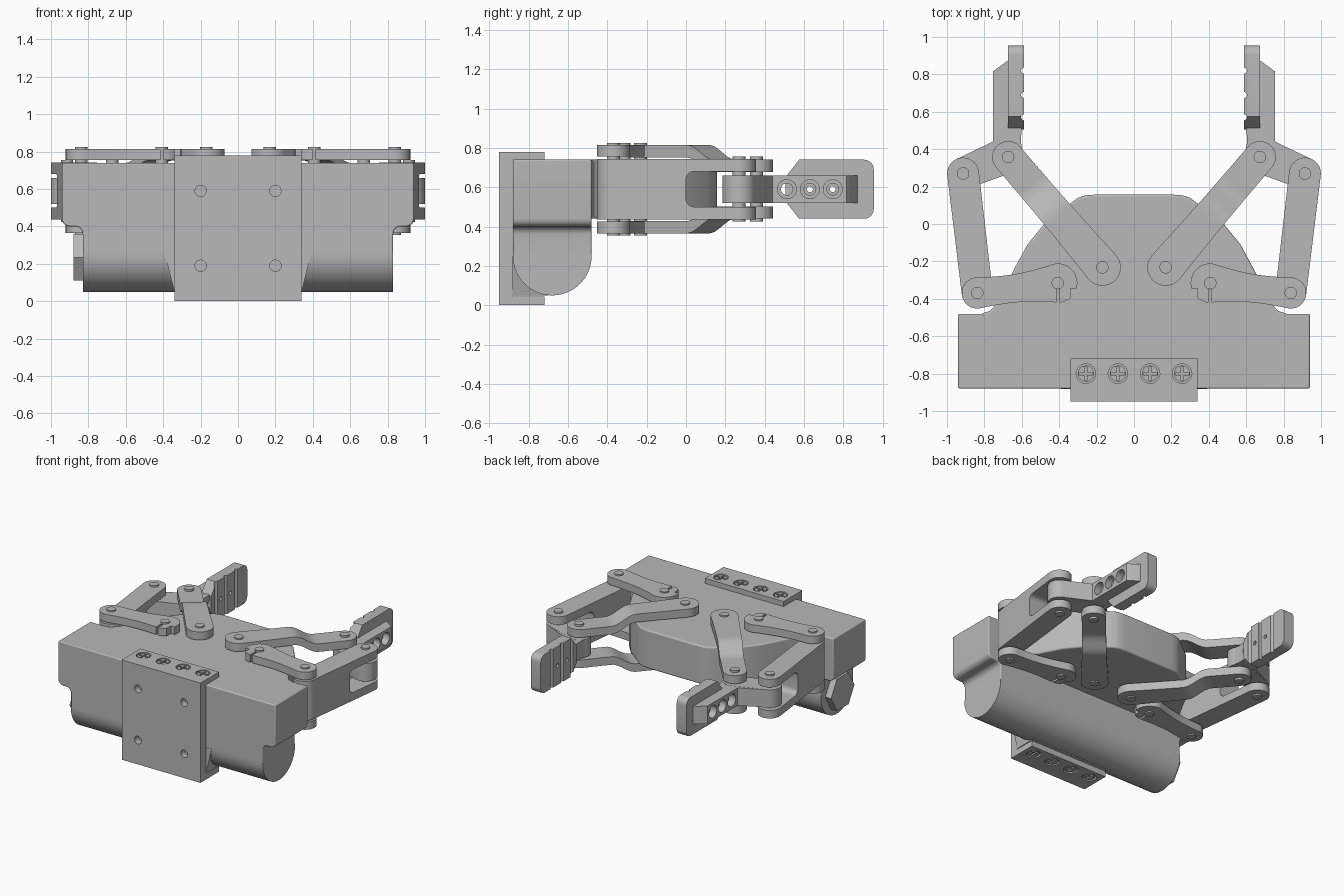
import bpy, bmesh, math
from mathutils import Vector

if "Cube" in bpy.data.objects:
    bpy.data.objects.remove(bpy.data.objects["Cube"])

grey = bpy.data.materials.new("machined_grey")
grey.use_nodes = True
grey.diffuse_color = (0.48, 0.48, 0.48, 1)
grey.node_tree.nodes["Principled BSDF"].inputs["Base Color"].default_value = grey.diffuse_color

MID = 0.59  # height of the linkage's mid plane
centre = bpy.data.objects.new("mirror_centre", None)
centre.location.z = MID
centre.hide_render = True
bpy.context.collection.objects.link(centre)


def finish(bm, name):
    bmesh.ops.recalc_face_normals(bm, faces=bm.faces)
    mesh = bpy.data.meshes.new(name)
    bm.to_mesh(mesh)
    bm.free()
    mesh.materials.append(grey)
    obj = bpy.data.objects.new(name, mesh)
    bpy.context.collection.objects.link(obj)
    return obj


def prism(name, pts, axis, lo, hi):
    """Extrude a flat outline along an axis."""
    place = {"x": lambda a, b, d: (d, a, b),
             "y": lambda a, b, d: (a, d, b),
             "z": lambda a, b, d: (a, b, d)}[axis]
    bm = bmesh.new()
    face = bm.faces.new([bm.verts.new(place(a, b, lo)) for a, b in pts])
    out = bmesh.ops.extrude_face_region(bm, geom=[face])
    step = Vector(place(0, 0, hi - lo))
    bmesh.ops.translate(bm, vec=step, verts=[v for v in out["geom"] if isinstance(v, bmesh.types.BMVert)])
    return finish(bm, name)


def box(name, x, y, z):
    return prism(name, [(x[0], y[0]), (x[1], y[0]), (x[1], y[1]), (x[0], y[1])], "z", *z)


def arc(a, b, r, start, end, n=12):
    angles = [math.radians(start + (end - start) * i / n) for i in range(n + 1)]
    return [(a + r * math.cos(t), b + r * math.sin(t)) for t in angles]


def cyl(name, a, b, r, axis, lo, hi, n=32):
    return prism(name, arc(a, b, r, 0, 360 - 360 / n, n - 1), axis, lo, hi)


def cut(obj, *cutters):
    for c in cutters:
        mod = obj.modifiers.new("cut", "BOOLEAN")
        mod.operation, mod.solver, mod.object = "DIFFERENCE", "EXACT", c
        with bpy.context.temp_override(object=obj, active_object=obj):
            bpy.ops.object.modifier_apply(modifier=mod.name)
        bpy.data.objects.remove(c)


def mirror(obj, both=False):
    mod = obj.modifiers.new("mirror", "MIRROR")
    mod.use_axis = (True, False, both)
    mod.mirror_object = centre
    mod.use_mirror_merge = False
    return obj


def bevel(obj, width, segments=3):
    mod = obj.modifiers.new("bevel", "BEVEL")
    mod.width, mod.segments = width, segments
    mod.limit_method, mod.angle_limit = "ANGLE", math.radians(40)
    return obj


def link(name, p, q, r1, r2, lo, hi, waist=0.0, drop=None):
    """Bar with round ends between two pivots; drop bends it in height."""
    p, q = Vector(p), Vector(q)
    length, along = (q - p).length, (q - p).normalized()
    side = Vector((-along.y, along.x))
    quarter = [math.radians(90 * i / 10) for i in range(11)]
    rows = [(-r1 * math.cos(t), max(r1 * math.sin(t), 0.003)) for t in quarter]
    for i in range(1, 24):
        f = i / 24
        rows.append((f * length, r1 + (r2 - r1) * f - waist * math.sin(math.pi * f)))
    rows += [(length + r2 * math.cos(t), max(r2 * math.sin(t), 0.003)) for t in reversed(quarter)]
    bm = bmesh.new()
    rings = []
    for s, w in rows:
        dz = drop(s / length) if drop else 0
        a, b = p + along * s + side * w, p + along * s - side * w
        rings.append([bm.verts.new((v.x, v.y, z + dz)) for v, z in ((a, lo), (b, lo), (b, hi), (a, hi))])
    for r, s in zip(rings, rings[1:]):
        for i in range(4):
            bm.faces.new((r[i], r[(i + 1) % 4], s[(i + 1) % 4], s[i]))
    bm.faces.new(rings[0])
    bm.faces.new(rings[-1])
    return finish(bm, name)


# Main housing: stepped wide block over a round-bottomed barrel
half = [(0.83, 0.25)] + arc(0.87, 0.36, 0.04, 180, 90, 6) + arc(0.90, 0.44, 0.04, -90, 0, 6) + [(0.94, 0.74)]
bevel(prism("upper_housing", half + [(-x, z) for x, z in reversed(half)], "y", -0.88, -0.48), 0.008)
prism("motor_barrel", [(-0.48, 0.26)] + arc(-0.68, 0.25, 0.2, 0, -180, 32) + [(-0.88, 0.26)], "x", -0.83, 0.83)
flare = [(-0.39, 0.25), (-0.34, 0.05), (0.34, 0.05), (0.39, 0.25)]
prism("barrel_saddle", flare, "y", -0.882, -0.70)
cyl("hex_plug", -0.68, 0.235, 0.144, "x", -0.88, -0.82, 6)

# Gear housing reaching forward under the linkage
edge = [(0.83, -0.50), (0.82, -0.48), (0.77, -0.465), (0.73, -0.42), (0.64, -0.24), (0.57, -0.11),
        (0.48, 0.0), (0.34, 0.11), (0.30, 0.14), (0.26, 0.153), (0.21, 0.157)]
bevel(prism("gear_housing", edge + [(-x, y) for x, y in reversed(edge)], "z", 0.44, 0.74), 0.012)

# Mounting bracket wrapped around the back of the housing
channel = [(-0.95, 0), (-0.72, 0), (-0.72, 0.045), (-0.883, 0.045),
           (-0.883, 0.738), (-0.72, 0.738), (-0.72, 0.78), (-0.95, 0.78)]
bracket = prism("mounting_bracket", channel, "x", -0.34, 0.34)
for x in (-0.2, 0.2):
    for z in (0.19, 0.59):
        cut(bracket, cyl("hole", x, z, 0.03, "y", -1, -0.90))
for x in (-0.257, -0.086, 0.086, 0.257):
    for name, out, back in (("top_screw", 0.78, -1), ("bottom_screw", 0, 1)):
        def span(near, far):
            return sorted((out + back * near, out + back * far))
        cut(bracket, cyl("seat", x, -0.80, 0.052, "z", *span(-0.05, 0.02)))
        screw = cyl(name, x, -0.80, 0.043, "z", *span(0.004, 0.03))
        cut(screw, box("slot", (x - 0.036, x + 0.036), (-0.807, -0.793), span(-0.05, 0.016)),
            box("slot", (x - 0.007, x + 0.007), (-0.836, -0.764), span(-0.05, 0.016)))

# Linkage pivots
A, B, C, D, E = (0.408, -0.316), (0.838, -0.369), (0.673, 0.358), (0.914, 0.27), (0.169, -0.232)

# Short driven rockers, above and below
rocker = link("rocker_links", A, B, 0.105, 0.083, 0.755, 0.815, 0.018)
cut(rocker, box("key", (0.398, 0.414), (-0.45, -0.34), (0.7, 0.9)),
    box("step", (0.28, 0.34), (-0.45, -0.345), (0.7, 0.9)))
mirror(rocker, True)


# Long inner links, bent towards the mid plane at the finger
def bend(f):
    t = min(max((f - 0.5) / 0.22, 0), 1)
    return -0.075 * t * t * (3 - 2 * t)


mirror(link("inner_links", E, C, 0.098, 0.085, 0.752, 0.815, 0.004, bend), True)

# Outer couplers, solid bars forked around the finger root
coupler = link("outer_couplers", B, D, 0.083, 0.085, 0.437, 0.743)
slot = arc(0.04, 0.54, 0.04, 270, 180, 6) + arc(0.04, 0.64, 0.04, 180, 90, 6) + [(0.5, 0.68), (0.5, 0.50)]
cut(coupler, prism("fork", slot, "x", 0.7, 1.1))
mirror(coupler)

# Pivot pins
for name, (x, y), reach in (("rocker_pins", A, 0.235), ("coupler_pins", B, 0.235), ("inner_pins", E, 0.235),
                            ("finger_pins", C, 0.165), ("fork_pins", D, 0.165)):
    mirror(cyl(name, x, y, 0.033, "z", MID - reach, MID + reach))

# Fingers: root bar, upright arm with counterbored holes, and grip pad
mirror(link("finger_roots", C, D, 0.085, 0.085, 0.52, 0.66))
arm_outline = [(0.59, 0.36), (0.605, 0.44), (0.60, 0.52), (0.66, 0.54), (0.66, 0.875), (0.68, 0.87),
               (0.755, 0.815), (0.755, 0.44), (0.945, 0.349), (0.90, 0.22), (0.66, 0.30)]
arm = prism("finger_arms", arm_outline, "z", 0.521, 0.659)
pad_outline = ([(0.505, 0.53), (0.575, 0.44)] + arc(0.905, 0.49, 0.05, -90, 0, 6)
               + arc(0.905, 0.69, 0.05, 0, 90, 6) + [(0.575, 0.74), (0.505, 0.65)])
pad = prism("grip_pads", pad_outline, "x", 0.588, 0.673)
for y in (0.513, 0.63, 0.746):
    cut(arm, cyl("counterbore", y, MID, 0.048, "x", 0.70, 0.9), cyl("bore", y, MID, 0.03, "x", 0.5, 0.8))
for y in (0.63, 0.746):
    cut(pad, cyl("bore", y, MID, 0.015, "x", 0.5, 0.8))
for y in (0.57, 0.69, 0.82):
    cut(pad, cyl("groove", 0.588, y, 0.016, "z", 0.3, 0.9, 12))
mirror(arm)
mirror(pad)

# Smooth the round surfaces, keep the edges crisp
for obj in bpy.context.scene.objects:
    obj.select_set(obj.type == "MESH" and grey.name in obj.data.materials)
bpy.context.view_layer.objects.active = bracket
bpy.ops.object.shade_smooth_by_angle(angle=math.radians(30))
